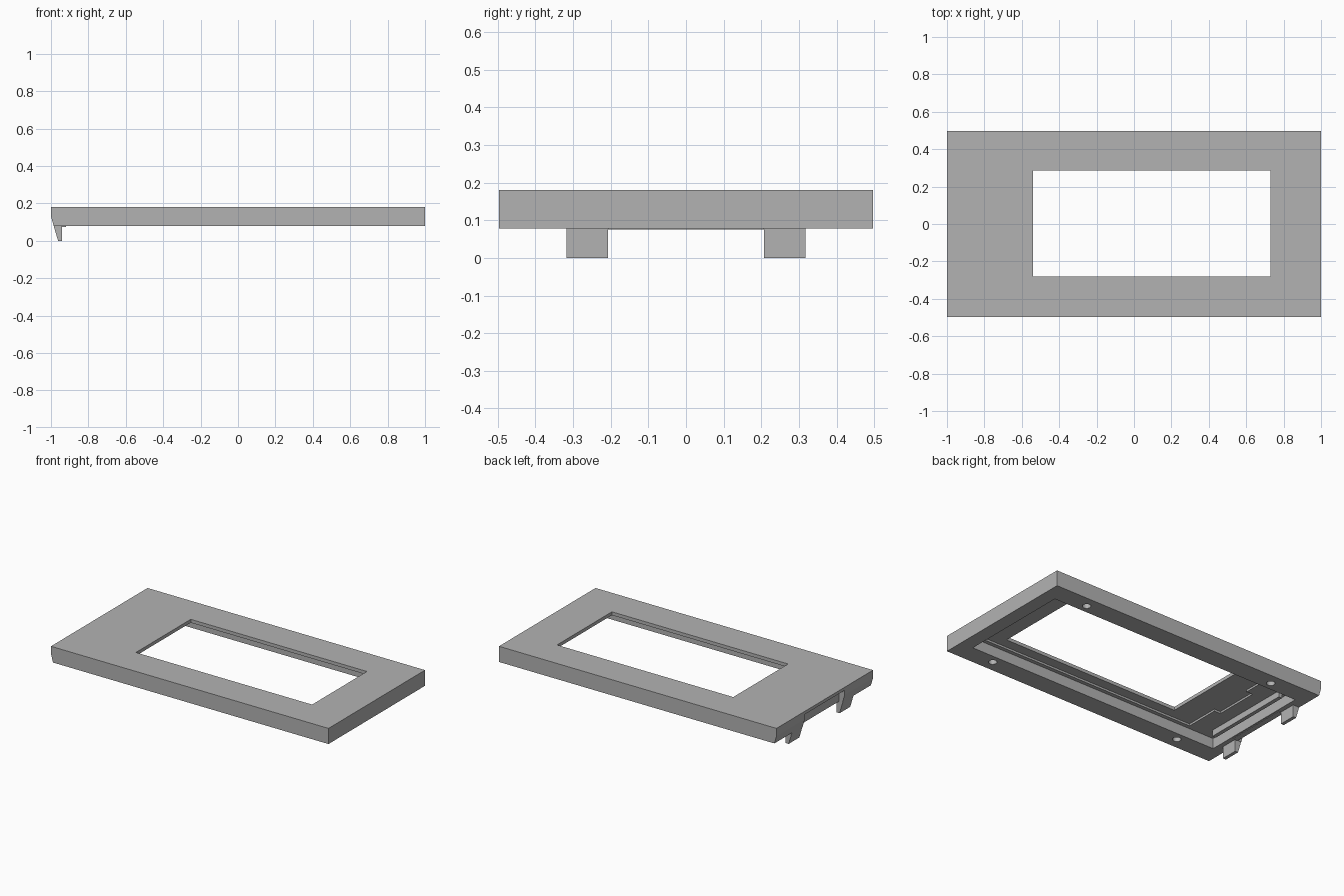
import bpy
import bmesh

cube = bpy.data.objects.get("Cube")
if cube:
    bpy.data.objects.remove(cube, do_unlink=True)

grey = bpy.data.materials.new("plain grey")
grey.use_nodes = True
colour = (0.45, 0.45, 0.45, 1)
grey.diffuse_color = colour
grey.node_tree.nodes["Principled BSDF"].inputs["Base Color"].default_value = colour


def finish(name, bm):
    bmesh.ops.recalc_face_normals(bm, faces=bm.faces)
    mesh = bpy.data.meshes.new(name)
    bm.to_mesh(mesh)
    bm.free()
    mesh.materials.append(grey)
    obj = bpy.data.objects.new(name, mesh)
    bpy.context.collection.objects.link(obj)
    return obj


def extrude_y(name, profile, y0, y1):
    """Extrude an x-z outline from y0 to y1."""
    bm = bmesh.new()
    face = bm.faces.new([bm.verts.new((x, y0, z)) for x, z in profile])
    new = bmesh.ops.extrude_face_region(bm, geom=[face])["geom"]
    verts = [g for g in new if isinstance(g, bmesh.types.BMVert)]
    bmesh.ops.translate(bm, verts=verts, vec=(0, y1 - y0, 0))
    return finish(name, bm)


def box(name, xs, ys, zs):
    (x0, x1), (z0, z1) = xs, zs
    return extrude_y(name, [(x0, z0), (x1, z0), (x1, z1), (x0, z1)], *ys)


def cylinder(name, x, y, radius, z0, z1):
    bm = bmesh.new()
    bmesh.ops.create_cone(bm, cap_ends=True, segments=24, radius1=radius,
                          radius2=radius, depth=z1 - z0)
    bmesh.ops.translate(bm, verts=bm.verts, vec=(x, y, (z0 + z1) / 2))
    return finish(name, bm)


def cut(target, cutter):
    mod = target.modifiers.new(cutter.name, "BOOLEAN")
    mod.operation = "DIFFERENCE"
    mod.solver = "EXACT"
    mod.object = cutter
    cutter.hide_render = True
    cutter.hide_viewport = True
    cutter.display_type = "WIRE"


BOTTOM, SHELF, LIP, TOP = 0.078, 0.145, 0.158, 0.18

# Cover plate with a chamfered clip end
plate = extrude_y("cover_plate", [(-1, TOP), (-1, 0.13), (-0.985, BOTTOM),
                                  (1, BOTTOM), (1, TOP)], -0.497, 0.497)

# Underside cavity, stepped display recess with its tab, and the window
cut(plate, box("cavity_cutter", (-0.91, 0.91), (-0.37, 0.37), (0, SHELF)))
cut(plate, box("recess_cutter", (-0.71, 0.885), (-0.345, 0.345), (0.05, LIP)))
cut(plate, box("tab_cutter", (-0.755, -0.6), (-0.12, 0.17), (0.06, LIP)))
cut(plate, box("window_cutter", (-0.54, 0.73), (-0.28, 0.285), (0.03, 0.3)))

# Slot in the end wall between the clips
cut(plate, box("end_slot_cutter", (-1.1, -0.96), (-0.205, 0.205), (0.02, 0.16)))

# Blind screw holes
for x in (-0.68, 0.715):
    for y in (-0.424, 0.424):
        cut(plate, cylinder("screw_hole_cutter", x, y, 0.025, 0.01, 0.14))

# Tapered clips below the chamfered end
clip = [(-0.985, BOTTOM), (-0.962, 0), (-0.94, 0), (-0.94, BOTTOM + 0.01),
        (-0.982, BOTTOM + 0.01)]
for name, y in (("front_clip", -0.317), ("back_clip", 0.207)):
    extrude_y(name, clip, y, y + 0.11)

# Rib inside the cavity, and the thin lip of the end wall
box("cavity_rib", (-0.87, -0.845), (-0.3, 0.3), (0.105, SHELF + 0.005))
box("end_wall_lip", (-0.95, -0.92), (-0.207, 0.207), (0.075, 0.085))
